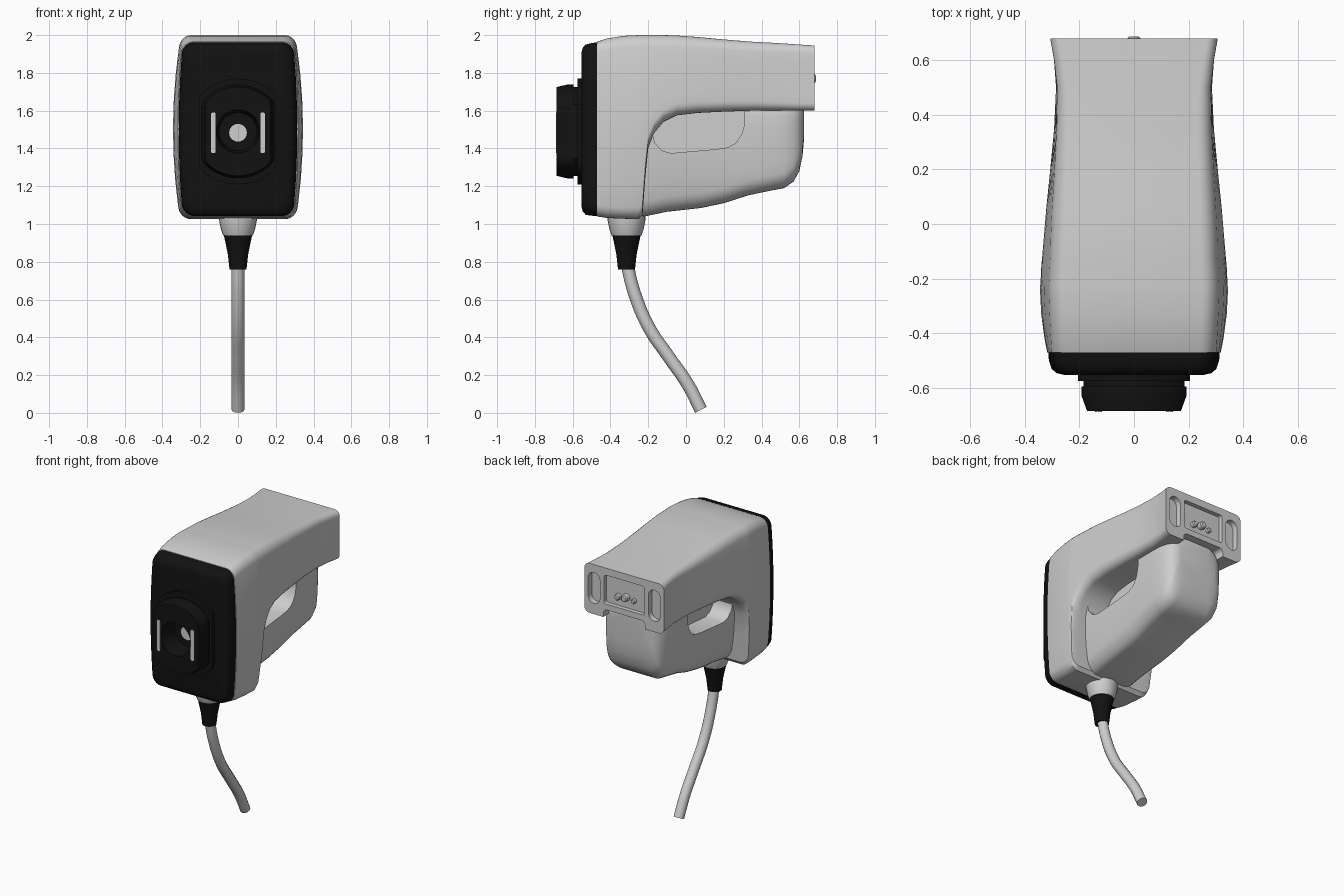
import bpy, bmesh, math
from mathutils import Vector

if "Cube" in bpy.data.objects:
    bpy.data.objects.remove(bpy.data.objects["Cube"], do_unlink=True)


def material(name, rgb, rough):
    m = bpy.data.materials.new(name)
    m.use_nodes = True
    m.diffuse_color = (*rgb, 1)
    node = m.node_tree.nodes["Principled BSDF"]
    node.inputs["Base Color"].default_value = (*rgb, 1)
    node.inputs["Roughness"].default_value = rough
    return m


GREY = material("light grey plastic", (0.62, 0.62, 0.62), 0.5)
BLACK = material("black plastic", (0.006, 0.006, 0.006), 0.5)


def loft(name, rings, mat):
    """Skin a stack of equal-length rings and cap both ends."""
    bm = bmesh.new()
    loops = [[bm.verts.new(p) for p in ring] for ring in rings]
    n = len(loops[0])
    for a, b in zip(loops, loops[1:]):
        for i in range(n):
            j = (i + 1) % n
            bm.faces.new((a[i], a[j], b[j], b[i]))
    bm.faces.new(loops[0])
    bm.faces.new(loops[-1])
    bmesh.ops.recalc_face_normals(bm, faces=bm.faces)
    me = bpy.data.meshes.new(name)
    bm.to_mesh(me)
    bm.free()
    me.materials.append(mat)
    ob = bpy.data.objects.new(name, me)
    bpy.context.collection.objects.link(ob)
    return ob


def smooth(ob, angle=35):
    bpy.ops.object.select_all(action='DESELECT')
    bpy.context.view_layer.objects.active = ob
    ob.select_set(True)
    bpy.ops.object.shade_smooth_by_angle(angle=math.radians(angle))
    return ob


def cut(ob, cutter):
    mod = ob.modifiers.new("cut", 'BOOLEAN')
    mod.operation = 'DIFFERENCE'
    mod.solver = 'EXACT'
    mod.object = cutter
    bpy.context.view_layer.objects.active = ob
    bpy.ops.object.modifier_apply(modifier=mod.name)
    bpy.data.objects.remove(cutter, do_unlink=True)


def section(y, w, z0, z1, r, bulge=0.0, cx=0.0):
    """Rounded rectangle across the body, narrowing away from mid height."""
    corners = [(w - r, z1 - r, 0), (r - w, z1 - r, 90),
               (r - w, z0 + r, 180), (w - r, z0 + r, 270)]
    pts = []
    for k, (x, z, start) in enumerate(corners):
        for i in range(7):
            a = math.radians(start + 15 * i)
            pts.append((x + r * math.cos(a), z + r * math.sin(a)))
        if k in (1, 3):
            side = -w if k == 1 else w
            ends = (z1 - r, z0 + r) if k == 1 else (z0 + r, z1 - r)
            pts += [(side, ends[0] + (ends[1] - ends[0]) * i / 6) for i in range(1, 6)]
    return [Vector((cx + x * (1 - bulge * ((z - 1.5) / 0.5) ** 2), y, z)) for x, z in pts]


def disc(center, radius, axis, n=24):
    q = Vector(axis).to_track_quat('Z', 'X')
    return [Vector(center) + q @ Vector((radius * math.cos(2 * math.pi * i / n),
                                         radius * math.sin(2 * math.pi * i / n), 0))
            for i in range(n)]


# Main housing: deep at the front, stepping up to the rear overhang
housing = loft("housing", [section(y, w, z0, z1, r, b) for y, w, z0, z1, r, b in [
    (-0.47, 0.318, 1.04, 1.965, 0.06, 0.08),
    (-0.42, 0.328, 1.032, 1.982, 0.06, 0.10),
    (-0.33, 0.34, 1.028, 1.996, 0.06, 0.12),
    (-0.25, 0.344, 1.026, 2.0, 0.06, 0.12),
    (-0.23, 0.344, 1.05, 2.0, 0.06, 0.12),
    (-0.215, 0.343, 1.25, 2.0, 0.06, 0.12),
    (-0.20, 0.342, 1.40, 2.0, 0.06, 0.12),
    (-0.17, 0.341, 1.48, 2.0, 0.06, 0.12),
    (-0.12, 0.338, 1.54, 2.0, 0.06, 0.12),
    (-0.05, 0.333, 1.575, 1.998, 0.06, 0.11),
    (0.06, 0.324, 1.588, 1.99, 0.06, 0.10),
    (0.2, 0.309, 1.595, 1.977, 0.055, 0.08),
    (0.35, 0.294, 1.60, 1.965, 0.05, 0.05),
    (0.5, 0.286, 1.60, 1.957, 0.045, 0.02),
    (0.6, 0.293, 1.60, 1.95, 0.04, 0.0),
    (0.68, 0.307, 1.60, 1.945, 0.04, 0.0)]], GREY)

# Rear face: gap between the two feet, connector bay and oval sockets
cut(housing, loft("gap_cutter", [section(y, 0.16, 1.45, 1.655, 0.03)
                                 for y in (0.56, 0.75)], GREY))
cut(housing, loft("bay_cutter", [section(y, 0.155, 1.695, 1.895, 0.015)
                                 for y in (0.65, 0.75)], GREY))
for s in (-1, 1):
    cut(housing, loft("socket_cutter", [section(y, 0.045, 1.675, 1.89, 0.044, 0, s * 0.232)
                                        for y in (0.64, 0.75)], GREY))
smooth(housing)

# Connector pins in the rear bay
for i, (x, z, r, tip) in enumerate([(0.0, 1.77, 0.024, 0.687), (0.06, 1.76, 0.02, 0.68),
                                    (-0.06, 1.76, 0.016, 0.675)]):
    smooth(loft(f"connector_pin_{i + 1}", [disc((x, 0.64, z), r, (0, 1, 0), 16),
                                           disc((x, tip - 0.006, z), r, (0, 1, 0), 16),
                                           disc((x, tip, z), r * 0.7, (0, 1, 0), 16)], GREY))

# Handle below the overhang, with a finger recess in each side
handle = loft("handle", [section(y, w, z0, 1.66, r, 0.3) for y, w, z0, r in [
    (-0.36, 0.225, 1.06, 0.08),
    (-0.22, 0.235, 1.04, 0.08),
    (-0.1, 0.235, 1.065, 0.08),
    (0.08, 0.232, 1.085, 0.08),
    (0.2, 0.23, 1.11, 0.08),
    (0.33, 0.23, 1.152, 0.08),
    (0.45, 0.23, 1.177, 0.08),
    (0.52, 0.228, 1.19, 0.08),
    (0.57, 0.215, 1.225, 0.08),
    (0.6, 0.195, 1.28, 0.08),
    (0.617, 0.17, 1.36, 0.08),
    (0.625, 0.14, 1.45, 0.07)]], GREY)
opening = [(0.31, 1.63), (0.31, 1.53), (0.295, 1.475), (0.265, 1.43), (0.22, 1.405),
           (0.15, 1.395), (-0.08, 1.375), (-0.13, 1.39), (-0.165, 1.43), (-0.178, 1.48),
           (-0.165, 1.53), (-0.13, 1.63)]
for s in (-1, 1):
    cut(handle, loft("finger_cutter", [[Vector((s * x, y, z)) for y, z in opening]
                                       for x in (0.09, 0.4)], GREY))
smooth(handle)

# Black front bezel
smooth(loft("front_bezel", [section(y, w, z0, z1, r, 0.08) for y, w, z0, z1, r in [
    (-0.465, 0.314, 1.042, 1.962, 0.06),
    (-0.50, 0.312, 1.044, 1.958, 0.06),
    (-0.53, 0.302, 1.048, 1.95, 0.06),
    (-0.546, 0.285, 1.065, 1.935, 0.055),
    (-0.553, 0.255, 1.09, 1.91, 0.05)]], BLACK))


def mount_ring(y, radius, clip):
    """Circle with flattened left and right sides."""
    return [Vector((max(-clip, min(clip, p.x)), y, p.z))
            for p in disc((0, y, 1.49), radius, (0, -1, 0), 48)]


# Lens mount: stepped block with a deep round bore
smooth(loft("lens_mount", [mount_ring(*ring) for ring in [
    (-0.54, 0.28, 0.205), (-0.575, 0.28, 0.205), (-0.575, 0.235, 0.185),
    (-0.595, 0.235, 0.185), (-0.595, 0.248, 0.192), (-0.63, 0.248, 0.192),
    (-0.685, 0.235, 0.172), (-0.685, 0.115, 0.2), (-0.65, 0.11, 0.2),
    (-0.556, 0.10, 0.2)]], BLACK))
loft("lens_dot", [disc((0, y, 1.483), 0.047, (0, -1, 0)) for y in (-0.555, -0.56)], GREY)
for side, s in (("left", 1), ("right", -1)):
    loft(f"{side}_mount_bar", [section(y, 0.012, 1.375, 1.59, 0.008, 0, s * 0.13)
                               for y in (-0.683, -0.688)], GREY)

# Cable collar and strain relief
for name, mat, steps in [
        ("cable_collar", GREY, [(1.06, 0.102), (1.02, 0.10), (0.97, 0.09), (0.938, 0.078)]),
        ("strain_relief", BLACK, [(0.945, 0.076), (0.90, 0.066), (0.84, 0.054), (0.76, 0.045)])]:
    smooth(loft(name, [disc((0, -0.315, z), r, (0, 0, 1)) for z, r in steps], mat))

# Hanging cable swept along a smooth path
curve = bpy.data.curves.new("cable", 'CURVE')
curve.dimensions = '3D'
curve.bevel_depth = 0.034
curve.bevel_resolution = 4
curve.use_fill_caps = True
curve.resolution_u = 8
spline = curve.splines.new('BEZIER')
path = [(-0.315, 0.80), (-0.275, 0.64), (-0.195, 0.45), (-0.09, 0.295), (0.01, 0.15), (0.079, 0.016)]
spline.bezier_points.add(len(path) - 1)
for bp, (y, z) in zip(spline.bezier_points, path):
    bp.co = (0, y, z)
    bp.handle_left_type = bp.handle_right_type = 'AUTO'
curve.materials.append(GREY)
cable = bpy.data.objects.new("cable", curve)
bpy.context.collection.objects.link(cable)
bpy.ops.object.select_all(action='DESELECT')
cable.select_set(True)
bpy.context.view_layer.objects.active = cable
bpy.ops.object.convert(target='MESH')
smooth(bpy.context.view_layer.objects.active)
